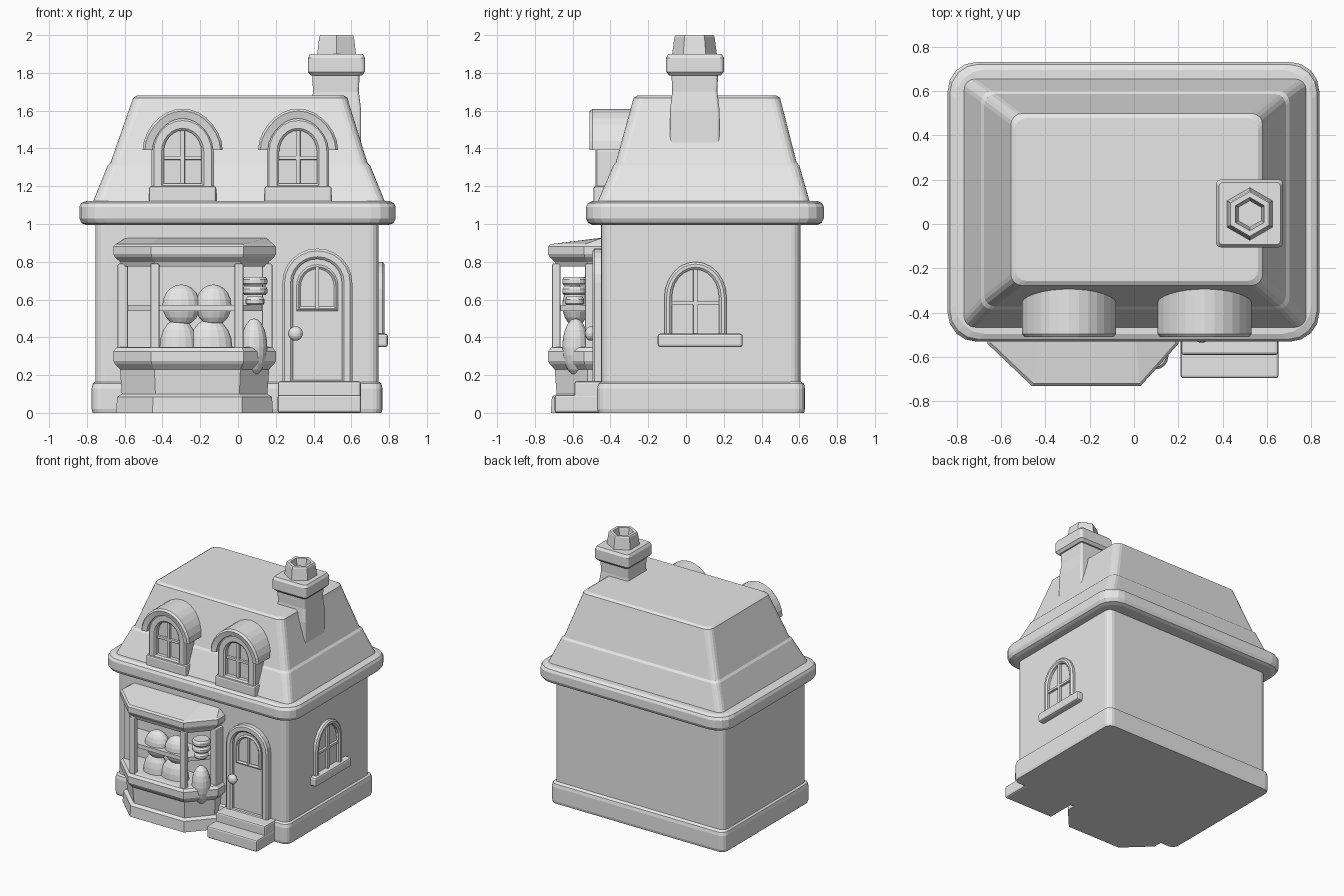
import bpy, bmesh, math
from mathutils import Matrix, Vector

if "Cube" in bpy.data.objects:
    bpy.data.objects.remove(bpy.data.objects["Cube"], do_unlink=True)

grey = bpy.data.materials.new("plain_grey")
grey.use_nodes = True
grey.diffuse_color = (0.8, 0.8, 0.8, 1)
grey.node_tree.nodes["Principled BSDF"].inputs["Base Color"].default_value = (0.8, 0.8, 0.8, 1)
parts = []


def finish(name, bm, loc=(0, 0, 0), turn=0):
    bmesh.ops.recalc_face_normals(bm, faces=bm.faces)
    mesh = bpy.data.meshes.new(name)
    bm.to_mesh(mesh)
    bm.free()
    mesh.materials.append(grey)
    obj = bpy.data.objects.new(name, mesh)
    obj.location = loc
    obj.rotation_euler.z = turn
    bpy.context.collection.objects.link(obj)
    parts.append(obj)
    return obj


def loft(name, rings, loop=False, **place):
    """Skin a list of equal rings of 3D points; cap the ends unless looped."""
    bm = bmesh.new()
    rows = [[bm.verts.new(p) for p in ring] for ring in rings]
    n = len(rows[0])
    pairs = list(zip(rows, rows[1:]))
    if loop:
        pairs.append((rows[-1], rows[0]))
    else:
        bm.faces.new(rows[0])
        bm.faces.new(rows[-1])
    for a, b in pairs:
        for i in range(n):
            j = (i + 1) % n
            bm.faces.new((a[i], a[j], b[j], b[i]))
    return finish(name, bm, **place)


def rounded(x0, x1, y0, y1, r, z, steps=4):
    """Rounded rectangle ring at height z."""
    corners = ((x1 - r, y1 - r), (x0 + r, y1 - r), (x0 + r, y0 + r), (x1 - r, y0 + r))
    ring = []
    for k, (cx, cy) in enumerate(corners):
        for s in range(steps + 1):
            a = math.pi / 2 * (k + s / steps)
            ring.append((cx + r * math.cos(a), cy + r * math.sin(a), z))
    return ring


def tier(name, x0, x1, y0, y1, r, levels):
    """Stack of rounded rectangles; each level is (height, inset)."""
    return loft(name, [rounded(x0 + d, x1 - d, y0 + d, y1 - d, r, z) for z, d in levels])


def box(name, x0, x1, y0, y1, z0, z1, bevel=0.01, **place):
    bm = bmesh.new()
    size = Matrix.Diagonal((x1 - x0, y1 - y0, z1 - z0, 1))
    mid = Matrix.Translation(((x0 + x1) / 2, (y0 + y1) / 2, (z0 + z1) / 2))
    bmesh.ops.create_cube(bm, size=1, matrix=mid @ size)
    if bevel:
        bmesh.ops.bevel(bm, geom=bm.edges[:], offset=bevel, segments=2, profile=0.5, affect='EDGES')
    return finish(name, bm, **place)


def ball(name, loc, radii):
    bm = bmesh.new()
    bmesh.ops.create_uvsphere(bm, u_segments=16, v_segments=10, radius=1, matrix=Matrix.Diagonal((*radii, 1)))
    return finish(name, bm, loc)


def arch(w, z0, zs, zt, y, steps=12):
    """Arched outline facing the front."""
    ring = [(-w, y, z0), (w, y, z0)]
    for s in range(steps + 1):
        a = math.pi * s / steps
        ring.append((w * math.cos(a), y, zs + (zt - zs) * math.sin(a)))
    return ring


def arch_frame(name, w, z0, zs, zt, t, depth, **place):
    """Raised arched surround of width t with a rounded front."""
    shape = lambda d, y: arch(w - d, z0 + d, zs, zt - d, y)
    loft(name, [shape(0, 0.05), shape(0, 0.01 - depth), shape(0.012, -depth), shape(t - 0.012, -depth),
                shape(t, 0.01 - depth), shape(t, 0.05)], loop=True, **place)


def window_bars(name, w, z0, zt, zmid, **place):
    box(name + "_upright", -0.012, 0.012, -0.02, 0.03, z0, zt, 0.004, **place)
    box(name + "_crossbar", -w, w, -0.018, 0.03, zmid - 0.01, zmid + 0.01, 0.004, **place)


# House body
tier("walls", -0.755, 0.745, -0.45, 0.605, 0.05, [(0.02, 0), (1.05, 0)])
tier("plinth", -0.775, 0.765, -0.47, 0.63, 0.05, [(0, 0.005), (0.02, 0), (0.13, 0), (0.155, 0.006), (0.168, 0.025)])
tier("eaves", -0.84, 0.835, -0.53, 0.73, 0.13,
     [(0.995, 0.035), (1.005, 0.012), (1.03, 0), (1.09, 0), (1.11, 0.01), (1.122, 0.035)])

# Two-stage mansard roof
roof = [(1.1, -0.775, 0.785, -0.475, 0.66), (1.31, -0.69, 0.7, -0.385, 0.6), (1.325, -0.675, 0.685, -0.372, 0.586),
        (1.64, -0.565, 0.587, -0.285, 0.505), (1.668, -0.555, 0.58, -0.277, 0.498), (1.68, -0.535, 0.56, -0.257, 0.478)]
loft("mansard_roof", [rounded(x0, x1, y0, y1, 0.05, z) for z, x0, x1, y0, y1 in roof])

# Chimney with hollow pot
tier("chimney_stack", 0.385, 0.652, -0.085, 0.178, 0.015, [(1.35, 0), (1.6, 0), (1.7, 0.012), (1.8, 0.008)])
tier("chimney_cap", 0.37, 0.672, -0.105, 0.2, 0.02, [(1.785, 0.018), (1.805, 0), (1.88, 0), (1.9, 0.012)])
pot = []
for z, r in ((1.89, 0.12), (1.99, 0.106), (2.0, 0.1), (2.0, 0.075), (1.92, 0.06)):
    pot.append([(0.522 + r * math.sin(k * math.pi / 3), 0.045 + r * math.cos(k * math.pi / 3), z) for k in range(6)])
loft("chimney_pot", pot)

# Dormers
for side, cx in (("right", -0.293), ("left", 0.318)):
    name = side + "_dormer"
    at = dict(loc=(cx, -0.44, 0))
    loft(name + "_body", [arch(0.163, 1.1, 1.39, 1.56, y) for y in (0, 0.2)], **at)
    arch_frame(name + "_frame", 0.165, 1.15, 1.38, 1.56, 0.065, 0.04, **at)
    window_bars(name + "_window", 0.105, 1.21, 1.5, 1.35, **at)
    box(name + "_sill", -0.178, 0.178, -0.05, 0.1, 1.11, 1.2, 0.012, **at)
    # Curved hood swept over the arch
    hood = []
    for s in range(15):
        a = math.pi * s / 14
        c, h = math.cos(a), math.sin(a)
        flare = 0.012 * abs(c) ** 6
        hood.append([((r + flare) * c, y, 1.392 + (r + 0.018) * h)
                     for r, y in ((0.148, -0.06), (0.188, -0.07), (0.2, -0.055), (0.2, 0.2), (0.148, 0.2))])
    loft(name + "_hood", hood, **at)


# Bay shop window
def bay(d, z):
    return [(-0.66 + d, -0.44, z), (-0.66 + d, -0.54 + d / 2, z), (-0.46 + d / 2, -0.73 + d, z),
            (0.03 - d / 2, -0.73 + d, z), (0.2 - d, -0.54 + d / 2, z), (0.2 - d, -0.44, z)]


loft("bay_base", [bay(d, z) for z, d in ((0, 0.015), (0.085, 0.02), (0.1, 0.045), (0.23, 0.035), (0.26, 0.008),
                                         (0.275, 0), (0.325, 0), (0.345, 0.015), (0.35, 0.04))])
head = [bay(d, z) for z, d in ((0.775, 0.045), (0.8, 0.035), (0.825, 0.008), (0.84, 0), (0.88, 0), (0.893, 0.012))]
head.append([(x * 0.97, -0.44 + (y + 0.44) * 0.1, 0.925) for x, y, z in head[0]])
loft("bay_cornice", head)
loft("bay_shelf", [bay(0.06, z) for z in (0.54, 0.572)])
for i, x in enumerate((-0.44, 0.005)):
    box("bay_post_%d" % i, x - 0.024, x + 0.024, -0.71, -0.665, 0.34, 0.79, 0.008)
for i, x in enumerate((-0.61, 0.155)):
    box("bay_jamb_%d" % i, x - 0.027, x + 0.027, -0.535, -0.44, 0.34, 0.79, 0.008)

# Baked goods on display
for i, (x, z, w, h) in enumerate(((-0.315, 0.35, 0.1, 0.15), (-0.145, 0.35, 0.115, 0.15), (0.085, 0.35, 0.07, 0.15),
                                  (-0.3, 0.57, 0.1, 0.11), (-0.13, 0.57, 0.095, 0.11))):
    ball("loaf_%d" % i, (x, -0.585, z), (w, 0.07, h))
for i, (r, z) in enumerate(((0.05, 0.57), (0.065, 0.625), (0.065, 0.675))):
    tier("cake_layer_%d" % i, 0.09 - r, 0.09 + r, -0.59 - r, -0.59 + r, r * 0.9, [(z, 0.008), (z + 0.01, 0), (z + 0.03, 0), (z + 0.045, 0.008)])

# Door
door = dict(loc=(0.42, -0.45, 0))
arch_frame("door_frame", 0.185, 0.12, 0.69, 0.87, 0.055, 0.045, **door)
loft("door_panel", [arch(0.135, 0.14, 0.68, 0.82, y) for y in (-0.012, 0.04)], **door)
arch_frame("door_window_frame", 0.11, 0.54, 0.67, 0.785, 0.022, 0.028, **door)
box("door_window_bar", -0.01, 0.01, -0.026, 0, 0.55, 0.775, 0.004, **door)
ball("door_knob", (0.305, -0.505, 0.42), (0.038, 0.03, 0.038))
box("lower_step", 0.21, 0.652, -0.695, -0.44, 0, 0.095, 0.012)
box("upper_step", 0.212, 0.65, -0.59, -0.44, 0.02, 0.168, 0.012)

# Side window
side = dict(loc=(0.745, 0.05, 0), turn=math.pi / 2)
arch_frame("side_window_frame", 0.165, 0.38, 0.61, 0.8, 0.04, 0.03, **side)
window_bars("side_window", 0.13, 0.41, 0.77, 0.58, **side)
box("side_window_sill", -0.2, 0.25, -0.048, 0.03, 0.348, 0.42, 0.014, **side)

# Smooth shading that keeps the edges crisp
for obj in bpy.context.view_layer.objects:
    obj.select_set(obj in parts)
bpy.context.view_layer.objects.active = parts[0]
bpy.ops.object.shade_smooth_by_angle(angle=math.radians(40))
